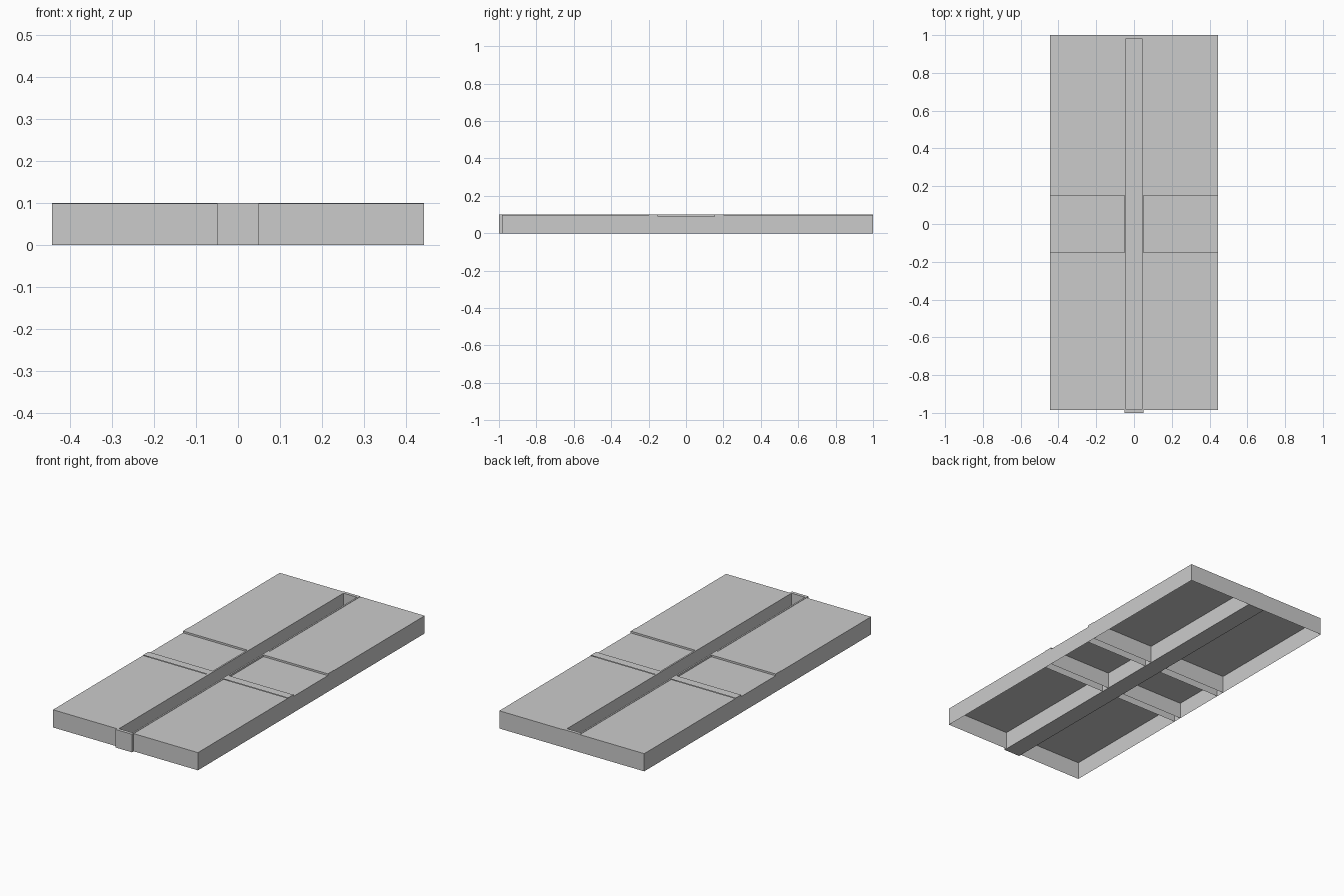
import bpy, bmesh

if "Cube" in bpy.data.objects:
    bpy.data.objects.remove(bpy.data.objects["Cube"])

SIDES = {
    "top": (4, 5, 6, 7), "bottom": (3, 2, 1, 0),
    "front": (0, 1, 5, 4), "outer": (1, 2, 6, 5),
    "back": (2, 3, 7, 6), "inner": (3, 0, 4, 7),
}


def shell(name, x, y, z, sides, mirror=True):
    """Box sheet with only the listed sides, optionally mirrored over x."""
    bm = bmesh.new()
    corners = [(x[0], y[0]), (x[1], y[0]), (x[1], y[1]), (x[0], y[1])]
    v = [bm.verts.new((cx, cy, cz)) for cz in z for cx, cy in corners]
    for s in sides:
        bm.faces.new([v[i] for i in SIDES[s]])
    mesh = bpy.data.meshes.new(name)
    bm.to_mesh(mesh)
    bm.free()
    ob = bpy.data.objects.new(name, mesh)
    bpy.context.collection.objects.link(ob)
    if mirror:
        ob.modifiers.new("mirror", 'MIRROR').use_clip = False
    return ob


IN, OUT = 0.05, 0.444

# Large open-bottomed deck panels, front and back
shell("front_deck", (IN, OUT), (-0.985, -0.197), (0, 0.098),
      ("top", "front", "outer", "back"))
shell("back_deck", (IN, OUT), (0.2, 1.0), (0, 0.098),
      ("top", "front", "outer", "back"))

# Narrow cross bars either side of the recess
shell("front_cross_bar", (IN, OUT), (-0.197, -0.15), (0, 0.1),
      ("top", "outer", "back"))
shell("back_cross_bar", (IN, OUT), (0.152, 0.2), (0, 0.1),
      ("top", "outer", "front"))

# Slightly recessed middle panels
shell("recessed_panel", (IN, OUT), (-0.15, 0.152), (0, 0.09),
      ("top", "outer"))

# Central trough, open at the top
trough = shell("central_trough", (-IN, IN), (-1.0, 1.0), (0, 0.1),
               SIDES.keys(), mirror=False)
bm = bmesh.new()
bm.from_mesh(trough.data)
bm.normal_update()
top = max(bm.faces, key=lambda f: f.calc_center_median().z)
bmesh.ops.inset_region(bm, faces=[top], thickness=0.0125)
floor = bmesh.ops.extrude_discrete_faces(bm, faces=[top])["faces"][0]
for vert in floor.verts:
    vert.co.z = 0.01
    vert.co.y = 0.982 if vert.co.y > 0 else -0.982
for vert in bm.verts:
    if abs(vert.co.x) < 0.045:
        vert.co.y = 0.982 if vert.co.y > 0 else -0.982
bm.to_mesh(trough.data)
bm.free()
